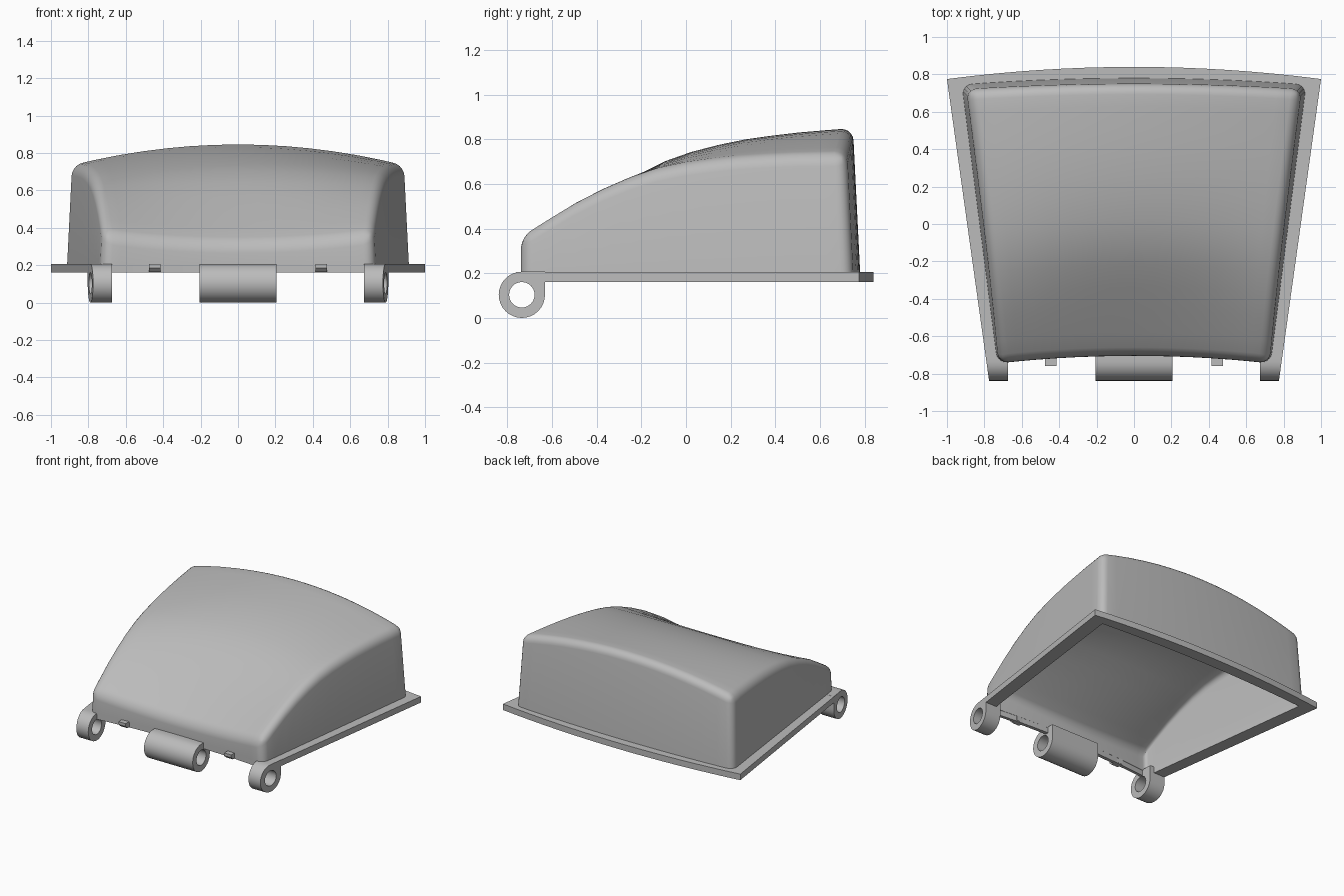
import bpy, bmesh, math

if "Cube" in bpy.data.objects:
    bpy.data.objects.remove(bpy.data.objects["Cube"])

mat = bpy.data.materials.new("plain grey")
mat.diffuse_color = (0.5, 0.5, 0.5, 1)
mat.use_nodes = True
mat.node_tree.nodes["Principled BSDF"].inputs["Base Color"].default_value = mat.diffuse_color


def finish(bm, name):
    bmesh.ops.recalc_face_normals(bm, faces=bm.faces)
    me = bpy.data.meshes.new(name)
    bm.to_mesh(me)
    bm.free()
    ob = bpy.data.objects.new(name, me)
    me.materials.append(mat)
    bpy.context.collection.objects.link(ob)
    return ob


def curve(vals, t):
    """Smooth curve through evenly spaced values."""
    p = [2 * vals[0] - vals[1]] + vals + [2 * vals[-1] - vals[-2]]
    s = t * (len(vals) - 1)
    i = min(int(s), len(vals) - 2)
    f = s - i
    a, b, c, d = p[i:i + 4]
    return 0.5 * (2 * b + (c - a) * f + (2 * a - 5 * b + 4 * c - d) * f ** 2
                  + (3 * b - a - 3 * c + d) * f ** 3)


BASE = 0.2
MID = [0.32, 0.515, 0.69, 0.78, 0.825, 0.85]     # crown line, front to back
EDGE = [0.37, 0.545, 0.66, 0.71, 0.73, 0.735]    # side line, front to back


def dome_point(u, t, top):
    yf, yb = -0.705 - 0.04 * u * u, 0.78 - 0.035 * u * u
    y = yf + (yb - yf) * t
    x = u * (0.73 + 0.128 * (y + 0.745))
    if not top:
        return (x, y, BASE)
    m, e = curve(MID, t), curve(EDGE, t)
    z = m + (e - m) * u * u
    lean = 0.05 * (z - BASE)
    return (x - lean * u, y - lean * t, z)


# Hollow dome: curved top, leaning walls, rounded edges
NU, NT = 14, 12
bm = bmesh.new()
top = [[bm.verts.new(dome_point(2 * i / NU - 1, j / NT, True))
        for i in range(NU + 1)] for j in range(NT + 1)]
for j in range(NT):
    for i in range(NU):
        bm.faces.new((top[j][i], top[j][i + 1], top[j + 1][i + 1], top[j + 1][i]))
rim = ([(i, 0) for i in range(NU)] + [(NU, j) for j in range(NT)]
       + [(i, NT) for i in range(NU, 0, -1)] + [(0, j) for j in range(NT, 0, -1)])
low = [bm.verts.new(dome_point(2 * i / NU - 1, j / NT, False)) for i, j in rim]
for k, (i, j) in enumerate(rim):
    n = (k + 1) % len(rim)
    i2, j2 = rim[n]
    bm.faces.new((low[k], low[n], top[j2][i2], top[j][i]))
dome = finish(bm, "dome_shell")
bev = dome.modifiers.new("round", 'BEVEL')
bev.width, bev.segments = 0.055, 5
bev.limit_method, bev.angle_limit = 'ANGLE', math.radians(30)
sol = dome.modifiers.new("wall", 'SOLIDIFY')
sol.thickness, sol.offset, sol.use_even_offset = 0.03, -1, True


# Flange: flat frame around the opening
def frame_loop(wf, yf, cf, wb, yb, cb, n=16):
    us = [2 * i / n - 1 for i in range(n + 1)]
    return ([(u * wf, yf - cf * u * u) for u in us]
            + [(u * wb, yb - cb * u * u) for u in reversed(us)])


def ring_solid(bm, loops):
    """Skin four matching loops into a closed ring."""
    vs = [[bm.verts.new(p) for p in lp] for lp in loops]
    n = len(vs[0])
    for a in range(4):
        A, B = vs[a], vs[(a + 1) % 4]
        for k in range(n):
            m = (k + 1) % n
            bm.faces.new((A[k], A[m], B[m], B[k]))


outer = frame_loop(0.788, -0.702, 0.043, 1.0, 0.84, 0.065)
inner = frame_loop(0.70, -0.675, 0.04, 0.885, 0.75, 0.035)
bm = bmesh.new()
ring_solid(bm, [[(x, y, z) for x, y in lp] for lp, z in
                ((outer, 0.16), (outer, 0.206), (inner, 0.206), (inner, 0.16))])
finish(bm, "flange")


# Hinge knuckles: pierced barrels, squared where they meet the flange
def knuckle(name, xa, xb, sx=1, n=32):
    cy, r, hole = -0.735, 0.1035, 0.057
    big, small = [], []
    for k in range(n):
        a = 2 * math.pi * k / n
        c, s = math.cos(a), math.sin(a)
        corner = k <= n // 4
        R = r / max(abs(c), abs(s)) if corner else r
        big.append((cy + R * c, r + R * s))
        small.append((cy + hole * c, r + hole * s))
    bm = bmesh.new()
    ring_solid(bm, [[(sx * f(y), y, z) for y, z in lp] for lp, f in
                    ((big, xa), (big, xb), (small, xb), (small, xa))])
    finish(bm, name)


knuckle("centre_hinge", lambda y: -0.205, lambda y: 0.205)
for side, sx in (("left", -1), ("right", 1)):
    knuckle(side + "_hinge", lambda y: 0.675,
            lambda y: 0.776 + 0.139 * (y + 0.83), sx)
    # Small stop tab on the front edge
    bm = bmesh.new()
    prof = [(-0.69, 0.165), (-0.74, 0.165), (-0.76, 0.185), (-0.76, 0.206), (-0.69, 0.206)]
    f = bm.faces.new([bm.verts.new((sx * 0.415, y, z)) for y, z in prof])
    ext = bmesh.ops.extrude_face_region(bm, geom=[f])
    bmesh.ops.translate(bm, vec=(sx * 0.06, 0, 0),
                        verts=[v for v in ext["geom"] if isinstance(v, bmesh.types.BMVert)])
    finish(bm, side + "_tab")

# Apply modifiers and shade
bpy.ops.object.select_all(action='SELECT')
bpy.context.view_layer.objects.active = dome
bpy.ops.object.convert(target='MESH')
bpy.ops.object.shade_smooth_by_angle(angle=math.radians(35))
